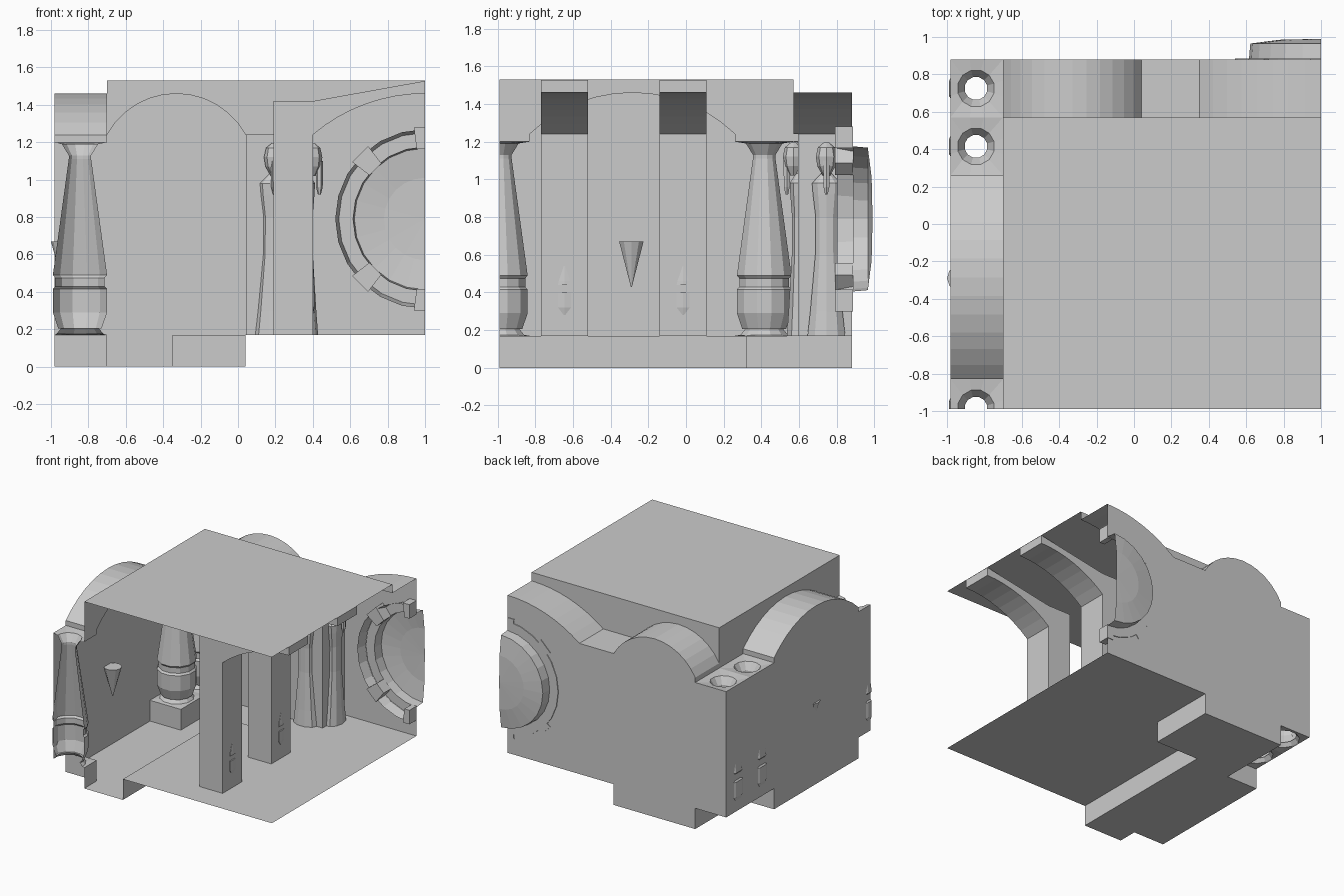
import bpy, bmesh, math
from mathutils import Vector, Matrix

if "Cube" in bpy.data.objects:
    bpy.data.objects.remove(bpy.data.objects["Cube"])

X0, X1, Y0, Y1 = -0.98, -0.70, 0.57, 0.88     # alcove outer/inner planes
FRONT, LOW, STEP, CAP, SPRING, CROWN, ROOF = -0.99, 0.0, 0.17, 1.2, 1.24, 1.46, 1.53


def make(name, verts, faces):
    me = bpy.data.meshes.new(name)
    me.from_pydata([tuple(v) for v in verts], [], faces)
    ob = bpy.data.objects.new(name, me)
    bpy.context.collection.objects.link(ob)
    return ob


def sheet(name, pts, to3d):
    """One flat polygon, cut into triangles so concave outlines fill cleanly."""
    ob = make(name, [to3d(*p) for p in pts], [range(len(pts))])
    bm = bmesh.new()
    bm.from_mesh(ob.data)
    bmesh.ops.triangulate(bm, faces=bm.faces[:], ngon_method='EAR_CLIP')
    bm.to_mesh(ob.data)
    bm.free()
    return ob


def strip(name, pts, a, b):
    """Ribbon between two copies of a path."""
    n = len(pts)
    return make(name, [a(*p) for p in pts] + [b(*p) for p in pts],
                [(i, i + 1, n + i + 1, n + i) for i in range(n - 1)])


def prism(name, pts, a, b):
    n = len(pts)
    return make(name, [a(*p) for p in pts] + [b(*p) for p in pts],
                [range(n), range(2 * n - 1, n - 1, -1)] +
                [(i, n + i, n + (i + 1) % n, (i + 1) % n) for i in range(n)])


def box(name, x0, x1, y0, y1, z0, z1):
    return prism(name, [(x0, y0), (x1, y0), (x1, y1), (x0, y1)],
                 lambda x, y: (x, y, z0), lambda x, y: (x, y, z1))


def arch(c, half, n=12, end=1.0):
    """Segmental arch from c-half towards c+half; end=0 stops at the crown."""
    rise = CROWN - SPRING
    r = (half * half + rise * rise) / (2 * rise)
    t = math.asin(half / r)
    return [(c + r * math.sin(-t + (t + t * end) * i / n),
             CROWN - r + r * math.cos(-t + (t + t * end) * i / n)) for i in range(n + 1)]


def lathe(name, rings, sides, loc, sx=1, sy=1, turn=0, caps=True):
    verts, faces = [], []
    for r, z in rings:
        for k in range(sides):
            a = turn + 2 * math.pi * k / sides
            verts.append((loc[0] + r * sx * math.cos(a), loc[1] + r * sy * math.sin(a), z))
    for i in range(len(rings) - 1):
        for k in range(sides):
            k2 = (k + 1) % sides
            faces.append((i * sides + k, i * sides + k2, (i + 1) * sides + k2, (i + 1) * sides + k))
    if caps:
        faces += [range(sides - 1, -1, -1), range(len(verts) - sides, len(verts))]
    return make(name, verts, faces)


at_y = lambda y: (lambda u, z: (u, y, z))
at_x = lambda x: (lambda u, z: (x, u, z))
at_z = lambda z: (lambda x, y: (x, y, z))

# roof, upper walls and vaults
back_line = [(X1, CAP)] + arch(-0.33, 0.37) + arch(1.0, 0.65, 8, 0)
side_line = [(-0.83, CAP)] + arch(-0.285, 0.545) + [(0.26, CAP)]
sheet("roof", [(X1, FRONT), (1, FRONT), (1, Y0), (X1, Y0)], at_z(ROOF))
sheet("back_upper_wall", back_line + [(1, ROOF), (X1, ROOF)], at_y(Y0))
sheet("side_upper_wall", [(FRONT, CAP)] + side_line + [(Y0, CAP), (Y0, ROOF), (FRONT, ROOF)], at_x(X1))
strip("back_vault", back_line, at_y(Y0), at_y(Y1))
strip("side_vault", side_line, at_x(X0), at_x(X1))

# outer walls, with a half-round opening for the round recess
DZ = 0.79
hole = [(1 - 0.46 * math.sin(math.pi * i / 12), DZ - 0.46 * math.cos(math.pi * i / 12)) for i in range(13)]
sheet("back_wall", [(X0, STEP), (X1, STEP), (X1, LOW), (0.04, LOW), (0.04, STEP), (1, STEP)]
      + hole + back_line[::-1] + [(X0, CAP)], at_y(Y1))
sheet("side_wall", [(FRONT, STEP), (-0.83, STEP), (-0.83, LOW), (0.26, LOW), (0.26, STEP),
      (Y1, STEP), (Y1, CAP)] + side_line[::-1] + [(FRONT, CAP)], at_x(X0))

# floors and step risers
step = [(-0.35, FRONT), (-0.35, 0.32), (0.04, 0.32), (0.04, Y1)]
corner = [(X1, Y1), (X1, 0.26), (X0, 0.26)]
front_corner = [(X0, -0.83), (X1, -0.83), (X1, FRONT)]
sheet("raised_floor", [(1, FRONT), (1, Y1)] + step[::-1], at_z(STEP))
sheet("lower_floor", step + corner + front_corner, at_z(LOW))
for nm, path in (("floor_step", step), ("corner_plinth", corner), ("front_plinth", front_corner)):
    strip(nm, path, at_z(LOW), at_z(STEP))

# hollow columns that blend into square plinth and ceiling panels
col = [(0.13, 0.175), (0.105, 0.205), (0.12, 0.205), (0.15, 0.29), (0.15, 0.415), (0.137, 0.43),
       (0.137, 0.475), (0.15, 0.49), (0.062, 1.11), (0.062, 1.13), (0.10, 1.19)]
for i, cy in enumerate((0.725, 0.415, -0.985)):
    ob = lathe("column_%d" % i, [(1, STEP)] + col + [(1, CAP)], 12, (-0.845, cy),
               turn=math.pi / 4, caps=False)
    vs = ob.data.vertices
    for v in list(vs[:12]) + list(vs[-12:]):
        dx, dy = v.co.x + 0.845, v.co.y - cy
        m = max(abs(dx), abs(dy))
        v.co.x, v.co.y = -0.84 + 0.14 * dx / m, cy + 0.155 * dy / m
    if cy < 0:
        bm = bmesh.new()
        bm.from_mesh(ob.data)
        bmesh.ops.bisect_plane(bm, geom=bm.verts[:] + bm.edges[:] + bm.faces[:],
                               plane_co=(0, FRONT, 0), plane_no=(0, -1, 0), clear_outer=True)
        bm.to_mesh(ob.data)
        bm.free()

# freestanding pillars with half-arch ribs, small studs on their faces
rib = [(0.19, STEP), (0.40, STEP)] + arch(1.0, 0.60, 8, 0) + [(1, ROOF - 0.002), (0.40, 1.42), (0.19, 1.42)]
for i, y in enumerate((-0.645, -0.015)):
    prism("pillar_rib_%d" % i, rib, at_y(y - 0.125), at_y(y + 0.125))
    for j, prof in enumerate(([(0.005, 0.28), (0.04, 0.32), (0.04, 0.40)],
                              [(0.04, 0.44), (0.035, 0.46), (0.004, 0.54)])):
        lathe("pillar_stud_%d_%d" % (i, j), prof, 6, (0.40, y), sx=0.25)

# cone sconce through the side wall
lathe("wall_sconce", [(0.003, 0.43), (0.068, 0.67)], 10, (-0.932, -0.29))

# back pier with two robed figures
box("back_pier", 0.045, 0.35, 0.595, Y1, STEP, SPRING)
body = [(0.105, STEP), (0.09, 0.30), (0.062, 0.60), (0.06, 0.80), (0.075, 0.92), (0.08, 0.98),
        (0.03, 1.03), (0.028, 1.05)]
head = [(0.02, 1.02), (0.048, 1.07), (0.056, 1.12), (0.045, 1.17), (0.015, 1.195)]
hair = [(0.008, 0.92), (0.018, 0.96), (0.02, 1.10)]
for nm, x, y, sx, sy in (("front_figure", 0.195, 0.60, 1, 0.65), ("side_figure", 0.36, 0.745, 0.65, 1)):
    front = sy < 1
    lathe(nm + "_robe", body, 10, (x, y), sx, sy)
    hx, hy = (x, y - 0.03) if front else (x + 0.035, y)
    lathe(nm + "_head", head, 8, (hx, hy))
    lathe(nm + "_hair", hair, 6, (hx, hy - 0.035) if front else (hx + 0.04, hy))

# round recess, half cut by the open right side
prof = [(0.48, 0.80), (0.46, 0.885), (0.385, 0.885), (0.378, 0.965), (0.22, 0.985), (0.0, 0.99)]
n = 12
for k in range(len(prof) - 1):
    ring = [(math.sin(math.pi * i / n), math.cos(math.pi * i / n)) for i in range(n + 1)]
    (r0, y0), (r1, y1) = prof[k], prof[k + 1]
    strip("recess_band_%d" % k, ring,
          lambda s, c: (1 - r0 * s, y0, DZ + r0 * c), lambda s, c: (1 - r1 * s, y1, DZ + r1 * c))

# wedge blocks around the recess rim
for i, deg in enumerate((90, 135, 225, 270)):
    a = math.radians(deg)
    out, tan = Vector((math.cos(a), 0, math.sin(a))), Vector((-math.sin(a), 0, math.cos(a)))
    half = lambda t: max(t, 0) if deg == 90 else (min(t, 0) if deg == 270 else t)
    c = Vector((1, 0, DZ))
    pts = [(0.375, -0.045), (0.49, -0.06), (0.49, 0.06), (0.375, 0.045)]
    pos = lambda y: (lambda r, t: c + out * r + tan * half(t) + Vector((0, y, 0)))
    prism("rim_block_%d" % i, pts, pos(0.79), pos(0.885))
